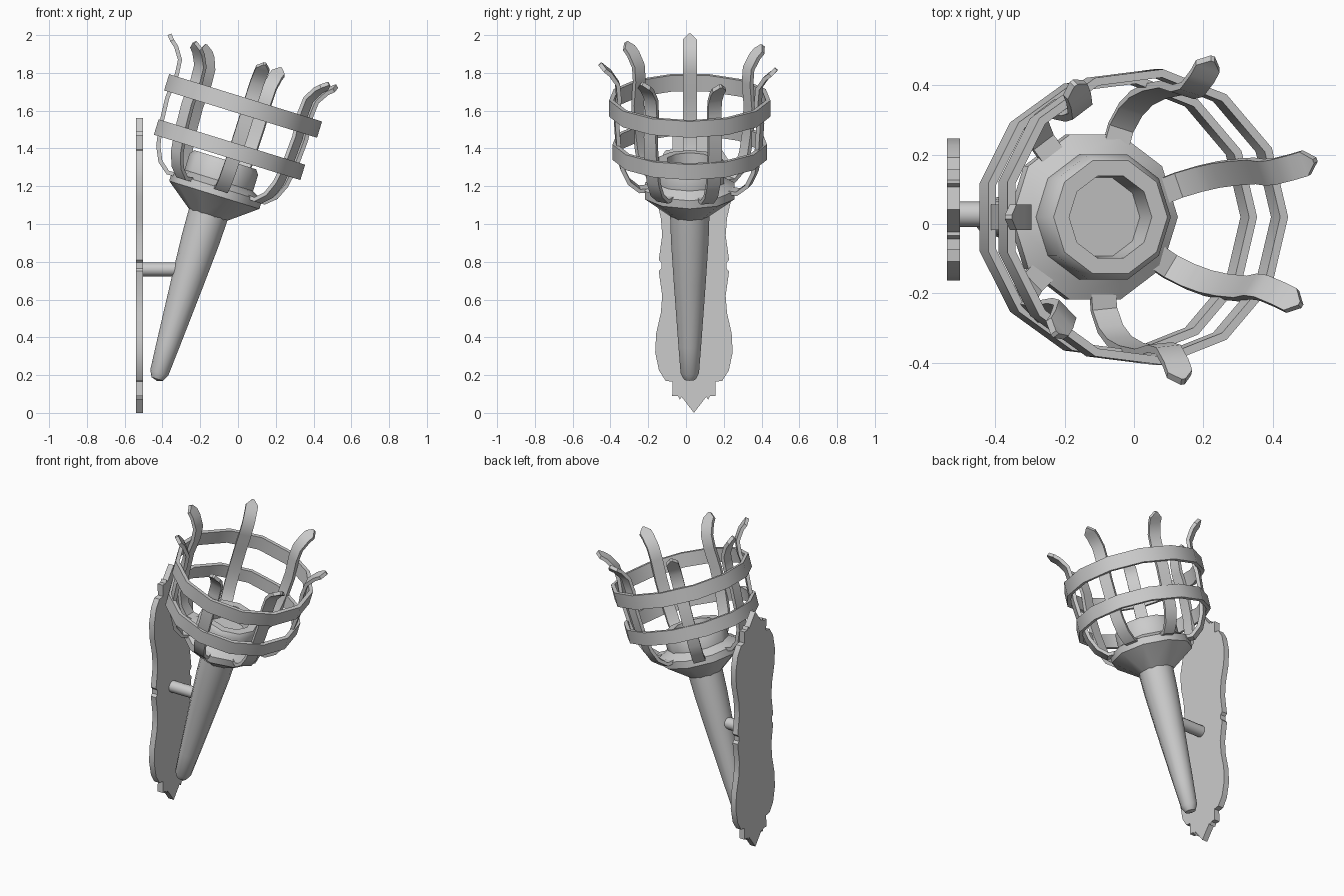
import bpy, bmesh
from math import sin, cos, pi, radians
from mathutils import Matrix, Vector

if "Cube" in bpy.data.objects:
    bpy.data.objects.remove(bpy.data.objects["Cube"])

# Torch frame: local z runs up the tilted handle
TILT = Matrix.Translation((-0.43, 0.02, 0.17)) @ Matrix.Rotation(radians(17.2), 4, 'Y')


def finish(name, bm, matrix, smooth=35):
    bmesh.ops.recalc_face_normals(bm, faces=bm.faces)
    mesh = bpy.data.meshes.new(name)
    bm.to_mesh(mesh)
    bm.free()
    ob = bpy.data.objects.new(name, mesh)
    bpy.context.collection.objects.link(ob)
    ob.matrix_world = matrix
    if smooth:
        bpy.ops.object.select_all(action='DESELECT')
        ob.select_set(True)
        bpy.context.view_layer.objects.active = ob
        bpy.ops.object.shade_smooth_by_angle(angle=radians(smooth))
    return ob


def lathe(name, profile, sides, matrix=TILT, closed=False, smooth=40):
    """Spin (radius, height) points round local z."""
    bm = bmesh.new()
    vs = [bm.verts.new((r, 0, z)) for r, z in profile]
    pairs = list(zip(vs, vs[1:] + vs[:1])) if closed else list(zip(vs, vs[1:]))
    edges = [bm.edges.new(p) for p in pairs]
    bmesh.ops.spin(bm, geom=vs + edges, cent=(0, 0, 0), axis=(0, 0, 1),
                   angle=2 * pi, steps=sides, use_duplicate=False)
    bmesh.ops.remove_doubles(bm, verts=bm.verts, dist=1e-4)
    return finish(name, bm, matrix, smooth)


# Tapered handle with rounded foot
lathe("handle", [(0, 0), (0.032, 0.01), (0.05, 0.045), (0.062, 0.2), (0.087, 0.55),
                 (0.102, 0.78), (0.107, 0.93)], 14)

# Flared collar and hollow fuel cup
lathe("cup", [(0.1, 0.915), (0.25, 1.03), (0.25, 1.075), (0.19, 1.11), (0.19, 1.20),
              (0.172, 1.225), (0.125, 1.225), (0.118, 1.13), (0, 1.13)], 10)

# Two basket hoops
for name, r, lo, hi in (("lower_hoop", 0.412, 1.24, 1.325), ("upper_hoop", 0.43, 1.48, 1.57)):
    lathe(name, [(r - 0.024, lo), (r, lo), (r, hi), (r - 0.024, hi)], 13, closed=True)

# Seven curved basket prongs with pointed tips
PATH = [(0.19, 1.075), (0.27, 1.07), (0.325, 1.115), (0.36, 1.19), (0.38, 1.30), (0.39, 1.45),
        (0.378, 1.58), (0.385, 1.66), (0.425, 1.72), (0.455, 1.745), (0.478, 1.772)]


def prong(name, degrees):
    bm = bmesh.new()
    rows = []
    for i, (r, z) in enumerate(PATH):
        a = Vector(PATH[max(i - 1, 0)])
        b = Vector(PATH[min(i + 1, len(PATH) - 1)])
        t = (b - a).normalized()
        n = Vector((t.y, -t.x)) * 0.011
        w = 0.006 if i == len(PATH) - 1 else 0.037
        rows.append([bm.verts.new((r + s * n.x, y, z + s * n.y))
                     for s, y in ((1, -w), (1, w), (-1, w), (-1, -w))])
    for p, q in zip(rows, rows[1:]):
        for k in range(4):
            bm.faces.new((p[k], p[(k + 1) % 4], q[(k + 1) % 4], q[k]))
    bm.faces.new(rows[0])
    bm.faces.new(rows[-1])
    finish(name, bm, TILT @ Matrix.Rotation(radians(degrees), 4, 'Z'))


for i, deg in enumerate((180, 126, 73, 20, -32, -84, -135)):
    prong(f"prong_{i + 1}", deg)

# Ornamental wall plate: one quarter outline mirrored both ways
QUARTER = [(0.0, 0.0), (0.065, 0.085), (0.075, 0.07), (0.085, 0.09), (0.115, 0.09), (0.113, 0.165),
           (0.15, 0.17), (0.185, 0.225), (0.205, 0.32), (0.2, 0.42), (0.175, 0.53),
           (0.168, 0.62), (0.182, 0.72), (0.186, 0.75), (0.172, 0.765)]
H = 1.56
half = QUARTER + [(y, H - z) for y, z in reversed(QUARTER)]
outline = half + [(-y, z) for y, z in reversed(half[1:-1])]
bm = bmesh.new()
face = bm.faces.new([bm.verts.new((-0.54, y, z)) for y, z in outline])
ext = bmesh.ops.extrude_face_region(bm, geom=[face], use_keep_orig=True)
bmesh.ops.translate(bm, vec=(0.038, 0, 0),
                    verts=[g for g in ext["geom"] if isinstance(g, bmesh.types.BMVert)])
finish("wall_plate", bm, Matrix.Translation((0, 0.042, 0)), smooth=30)

# Rod joining plate and handle
lathe("mount_rod", [(0, 0), (0.037, 0), (0.037, 0.22), (0, 0.22)], 12,
      Matrix.Translation((-0.51, 0.028, 0.76)) @ Matrix.Rotation(pi / 2, 4, 'Y'))
